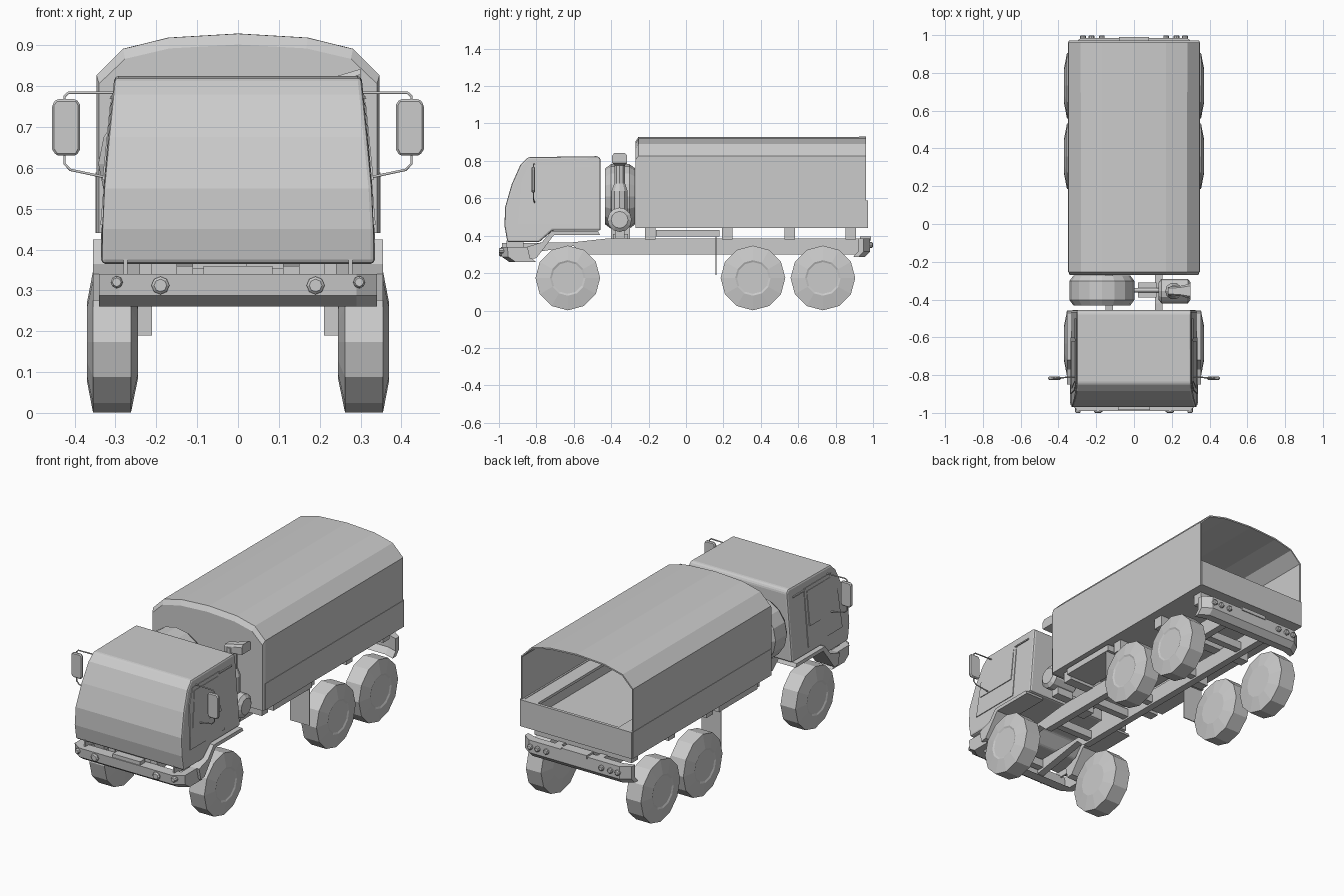
import bpy, bmesh, math
from mathutils import Vector, Matrix

cube = bpy.data.objects.get("Cube")
if cube:
    bpy.data.objects.remove(cube)

grey = bpy.data.materials.new("plain_grey")
grey.use_nodes = True
tone = (0.6, 0.6, 0.6, 1)
grey.diffuse_color = tone
grey.node_tree.nodes["Principled BSDF"].inputs["Base Color"].default_value = tone


def finish(name, bm, bevel=0, segments=1):
    bmesh.ops.recalc_face_normals(bm, faces=bm.faces)
    mesh = bpy.data.meshes.new(name)
    bm.to_mesh(mesh)
    bm.free()
    mesh.materials.append(grey)
    ob = bpy.data.objects.new(name, mesh)
    bpy.context.collection.objects.link(ob)
    if bevel:
        mod = ob.modifiers.new("bevel", 'BEVEL')
        mod.width, mod.segments = bevel, segments
        mod.limit_method, mod.angle_limit = 'ANGLE', math.radians(35)
    return ob


def loft(name, rows, cap_start=True, cap_end=True, closed=True, bevel=0, segments=1):
    """Skin a list of equally long point rows."""
    bm = bmesh.new()
    rings = [[bm.verts.new(p) for p in row] for row in rows]
    n = len(rings[0])
    for a, b in zip(rings, rings[1:]):
        for i in range(n if closed else n - 1):
            j = (i + 1) % n
            bm.faces.new((a[i], a[j], b[j], b[i]))
    if cap_start:
        bm.faces.new(rings[0])
    if cap_end:
        bm.faces.new(rings[-1])
    return finish(name, bm, bevel, segments)


def side_prism(name, yz, x0, x1, **kw):
    return loft(name, [[(x, y, z) for y, z in yz] for x in (x0, x1)], **kw)


def box(name, x0, x1, y0, y1, z0, z1, bevel=0):
    return side_prism(name, [(y0, z0), (y1, z0), (y1, z1), (y0, z1)], x0, x1, bevel=bevel)


def lathe(name, profile, centre, axis, sides=12):
    """Spin (radius, offset) pairs round an axis."""
    turn = Vector((0, 0, 1)).rotation_difference(Vector(axis)).to_matrix()
    rows = []
    for r, h in profile:
        ring = [(r * math.cos(math.tau * i / sides), r * math.sin(math.tau * i / sides), h)
                for i in range(sides)]
        rows.append([Vector(centre) + turn @ Vector(p) for p in ring])
    return loft(name, rows)


def tube(name, points, radius):
    curve = bpy.data.curves.new(name, 'CURVE')
    curve.dimensions = '3D'
    curve.bevel_depth, curve.bevel_resolution, curve.use_fill_caps = radius, 1, True
    line = curve.splines.new('POLY')
    line.points.add(len(points) - 1)
    for pt, co in zip(line.points, points):
        pt.co = (*co, 1)
    curve.materials.append(grey)
    ob = bpy.data.objects.new(name, curve)
    bpy.context.collection.objects.link(ob)


# Cab: side profile, narrowing towards the roof
def cab_x(z):
    return 0.335 - max(0, z - 0.5) * 0.1


cab_side = [(-0.955, 0.365), (-0.97, 0.45), (-0.968, 0.55), (-0.932, 0.675), (-0.885, 0.78),
            (-0.845, 0.82), (-0.47, 0.825), (-0.456, 0.81), (-0.456, 0.427),
            (-0.715, 0.427), (-0.785, 0.365)]
loft("cab", [[(s * cab_x(z), y, z) for y, z in cab_side] for s in (-1, 1)],
     bevel=0.022, segments=2)


def cab_plate(name, s, yz, lift):
    loft(name, [[(s * (cab_x(z) + d), y, z) for y, z in yz] for d in (-0.004, lift)])


for s, side in ((1, "left"), (-1, "right")):
    # Door, window and trim plates
    cab_plate(side + "_door", s, [(-0.9, 0.46), (-0.6, 0.46), (-0.6, 0.78), (-0.84, 0.78),
                                  (-0.88, 0.7)], 0.002)
    cab_plate(side + "_window", s, [(-0.87, 0.57), (-0.62, 0.57), (-0.62, 0.76), (-0.83, 0.76)],
              0.004)
    cab_plate(side + "_drip_rail", s, [(-0.61, 0.768), (-0.5, 0.768), (-0.5, 0.775),
                                       (-0.61, 0.775)], 0.006)

    # Front mudguard
    guard = [(-0.835, 0.275), (-0.8, 0.28), (-0.705, 0.405), (-0.46, 0.405),
             (-0.47, 0.425), (-0.72, 0.425), (-0.77, 0.365), (-0.85, 0.34)]
    side_prism(side + "_mudguard", guard, s * 0.24, s * 0.355)

    # Mirror with its tubular arm
    loft(side + "_mirror", [[(s * x, y + d, z) for x, z in
                             ((0.395, 0.63), (0.445, 0.63), (0.455, 0.645), (0.455, 0.755),
                              (0.445, 0.768), (0.395, 0.768), (0.387, 0.755), (0.387, 0.645))]
                            for y, d in ((-0.825, 0), (-0.808, 0))], bevel=0.005)
    tube(side + "_mirror_arm", [(s * 0.3, -0.81, 0.784), (s * 0.415, -0.815, 0.784),
                                (s * 0.425, -0.815, 0.775), (s * 0.425, -0.815, 0.61),
                                (s * 0.41, -0.815, 0.595), (s * 0.33, -0.81, 0.578)], 0.0035)

    # Wheels
    tyre = [(0.09, 0.245), (0.173, 0.262), (0.173, 0.355), (0.095, 0.37), (0.085, 0.366)]
    for label, y in (("front", -0.632), ("middle", 0.358), ("rear", 0.732)):
        lathe(f"{side}_{label}_wheel", [(r, h) for r, h in tyre], (0, y, 0.174), (s, 0, 0))

    # Chassis rail
    rail = [(-0.93, 0.29), (-0.6, 0.345), (-0.55, 0.3), (0.95, 0.3), (0.95, 0.385),
            (-0.42, 0.385), (-0.6, 0.365), (-0.93, 0.36)]
    side_prism(side + "_chassis_rail", rail, s * 0.11, s * 0.15)

    # Mud flap ahead of the rear wheels
    box(side + "_mud_flap", s * 0.21, s * 0.33, 0.158, 0.164, 0.19, 0.41)
    box(side + "_under_tray", s * 0.15, s * 0.33, -0.16, 0.18, 0.395, 0.43)

    # Lamps
    for x, z, r in ((0.19, 0.312, 0.022), (0.297, 0.32, 0.015)):
        lathe(side + "_front_lamp", [(r, 0), (r, 0.022), (r * 0.7, 0.028)],
              (s * x, -0.972, z), (0, -1, 0), 8)
    for x in (0.17, 0.225, 0.27):
        lathe(side + "_rear_lamp", [(0.015, 0), (0.015, 0.02), (0.01, 0.024)],
              (s * x, 0.975, 0.35), (0, 1, 0), 8)
    box(side + "_bumper_stay", s * 0.27, s * 0.28, -0.96, -0.87, 0.33, 0.375)

# Front bumper: swept-back ends and a chamfered lower lip
bumper_plan = [(-0.34, -0.84), (-0.34, -0.955), (-0.29, -0.99), (0.29, -0.99),
               (0.34, -0.955), (0.34, -0.84), (0.3, -0.84), (0.3, -0.93),
               (-0.3, -0.93), (-0.3, -0.84)]
loft("front_bumper", [[(x, y * k, z) for x, y in bumper_plan]
                      for z, k in ((0.26, 0.955), (0.287, 0.995), (0.34, 1))])
box("number_plate", -0.085, 0.085, -0.985, -0.94, 0.335, 0.36)

# Rear bumper with ends swept forward
rear_plan = [(-0.33, 0.92), (-0.33, 0.95), (-0.28, 0.985), (0.28, 0.985),
             (0.33, 0.95), (0.33, 0.92), (0.27, 0.94), (-0.27, 0.94)]
loft("rear_bumper", [[(x, y * k, z) for x, y in rear_plan]
                     for z, k in ((0.285, 0.97), (0.315, 1), (0.385, 1))])
box("rear_coupling", -0.08, 0.08, 0.93, 0.99, 0.375, 0.395)

# Chassis and bed cross members
for y in (-0.9, -0.5, -0.2, 0.0, 0.36, 0.73, 0.9):
    box("chassis_cross_member", -0.12, 0.12, y - 0.02, y + 0.02, 0.31, 0.355)
for y in (-0.19, 0.22, 0.555, 0.88):
    box("bed_cross_member", -0.3, 0.3, y - 0.028, y + 0.028, 0.38, 0.45)

# Canvas canopy, open at the back
half = [(0.343, 0.44), (0.343, 0.825), (0.28, 0.888), (0.17, 0.915)]
arch = half + [(0, 0.925)] + [(-x, z) for x, z in reversed(half)]
rows = [[(x * 0.985, -0.267, 0.44 + (z - 0.44) * 0.95) for x, z in arch]]
rows += [[(x, y, z) for x, z in arch] for y in (-0.252, 0.962)]
canopy = loft("canopy", rows, cap_end=False, closed=False)
shell = canopy.modifiers.new("shell", 'SOLIDIFY')
shell.thickness, shell.offset = 0.008, 0

# Cargo bed
box("bed_floor", -0.338, 0.338, -0.26, 0.962, 0.44, 0.455)
box("tailgate", -0.345, 0.345, 0.955, 0.972, 0.44, 0.588)
for s in (-1, 1):
    box("side_board", s * 0.33, s * 0.349, -0.255, 0.965, 0.44, 0.588)
    box("bench", s * 0.25, s * 0.335, -0.25, 0.95, 0.57, 0.585)

# Spare wheel behind the cab
lathe("spare_wheel", [(0.1, -0.075), (0.15, -0.08), (0.172, -0.05), (0.172, 0.05), (0.15, 0.08),
                      (0.1, 0.075), (0.09, 0.04)], (-0.17, -0.352, 0.61), (0, 1, 0), 16)
box("spare_wheel_carrier", -0.2, -0.11, -0.4, -0.3, 0.38, 0.45)
box("gearbox_cover", 0.02, 0.12, -0.39, -0.31, 0.34, 0.41)
tube("carrier_bar", [(-0.02, -0.35, 0.41), (0.2, -0.35, 0.41)], 0.012)

# Air intake: canister, stack and hooded mouth
lathe("air_canister", [(0.045, 0.13), (0.065, 0.145), (0.065, 0.285), (0.045, 0.3)],
      (0, -0.355, 0.485), (1, 0, 0), 12)
lathe("intake_stack", [(0.045, 0.52), (0.045, 0.64), (0.03, 0.68), (0.03, 0.8)],
      (0.21, -0.355, 0), (0, 0, 1), 10)
loft("intake_hood", [[(x, -0.355 + y * w, z + v * h) for y, v in
                      ((-1, -1), (1, -1), (1, 0.5), (0.7, 1), (-0.7, 1), (-1, 0.5))]
                     for x, w, z, h in ((0.18, 0.022, 0.79, 0.02), (0.24, 0.026, 0.8, 0.024),
                                        (0.3, 0.04, 0.815, 0.027))])
box("intake_foot", 0.15, 0.25, -0.38, -0.33, 0.385, 0.44)
